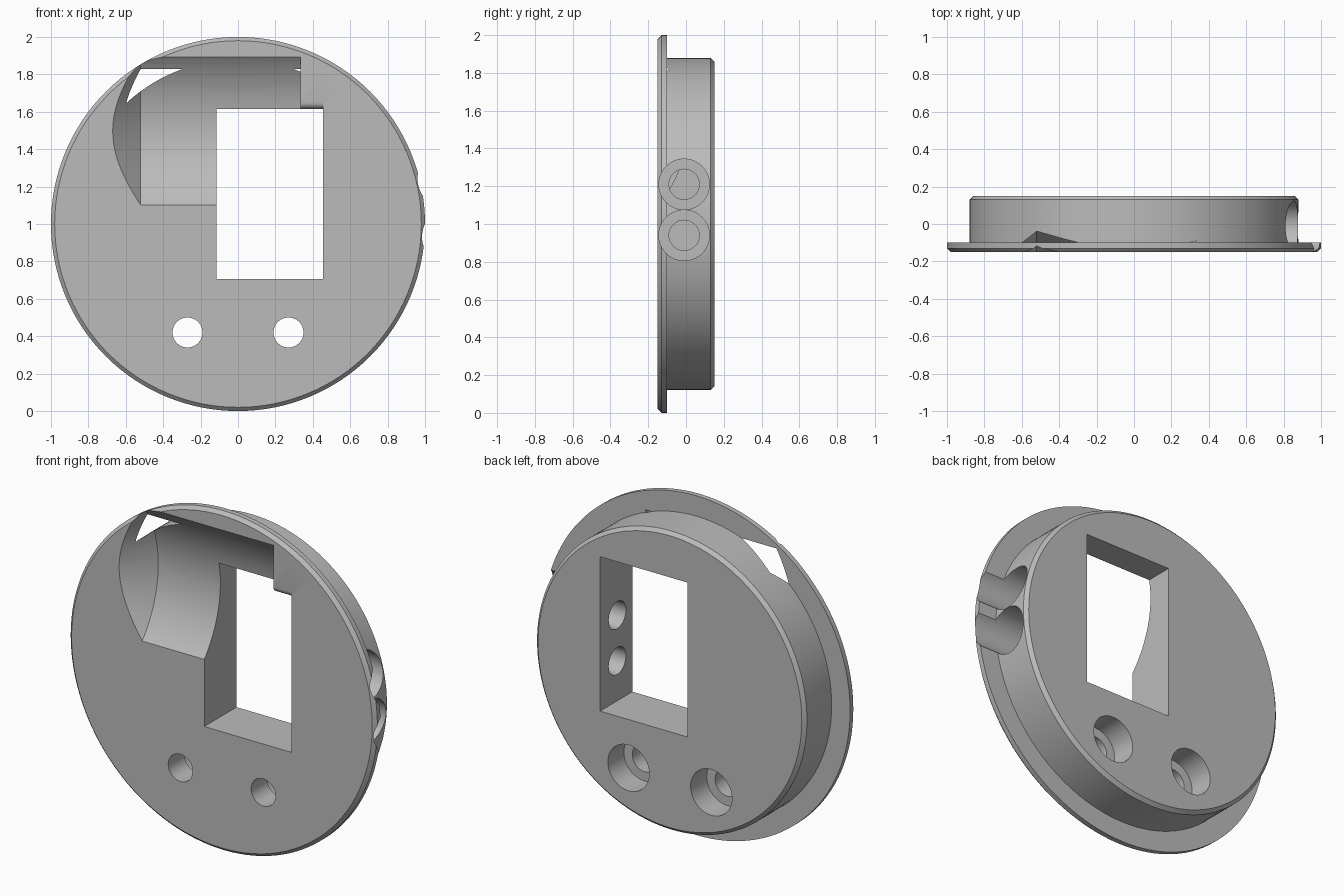
import bpy, bmesh, math
from mathutils import Vector, Matrix

if "Cube" in bpy.data.objects:
    bpy.data.objects.remove(bpy.data.objects["Cube"], do_unlink=True)

SEGMENTS = 128

grey = bpy.data.materials.new("plain_grey")
grey.use_nodes = True
grey.diffuse_color = (0.5, 0.5, 0.5, 1)
grey.node_tree.nodes["Principled BSDF"].inputs["Base Color"].default_value = (0.5, 0.5, 0.5, 1)


def finish(name, bm):
    bmesh.ops.remove_doubles(bm, verts=bm.verts, dist=1e-5)
    bmesh.ops.recalc_face_normals(bm, faces=bm.faces)
    mesh = bpy.data.meshes.new(name)
    bm.to_mesh(mesh)
    bm.free()
    mesh.materials.append(grey)
    obj = bpy.data.objects.new(name, mesh)
    bpy.context.collection.objects.link(obj)
    return obj


def lathe(name, profile, axis, centre, segments=SEGMENTS):
    """Revolve (position along axis, radius) points about the x or y axis."""
    bm = bmesh.new()
    along = Vector((1, 0, 0)) if axis == "x" else Vector((0, 1, 0))
    verts = [bm.verts.new(along * a + Vector((0, 0, r))) for a, r in profile]
    edges = [bm.edges.new(pair) for pair in zip(verts, verts[1:])]
    bmesh.ops.spin(bm, geom=verts + edges, cent=(0, 0, 0), axis=along,
                   angle=math.tau, steps=segments, use_duplicate=False)
    bmesh.ops.translate(bm, verts=bm.verts, vec=centre)
    return finish(name, bm)


def box(name, low, high):
    bm = bmesh.new()
    low, high = Vector(low), Vector(high)
    bmesh.ops.create_cube(bm, size=1, matrix=Matrix.Translation((low + high) / 2)
                          @ Matrix.Diagonal((*(high - low), 1)))
    return finish(name, bm)


def prism_x(name, outline, x0, x1):
    """Extrude a (y, z) outline along x."""
    bm = bmesh.new()
    face = bm.faces.new([bm.verts.new((x0, y, z)) for y, z in outline])
    side = bmesh.ops.extrude_face_region(bm, geom=[face])["geom"]
    bmesh.ops.translate(bm, vec=(x1 - x0, 0, 0),
                        verts=[v for v in side if isinstance(v, bmesh.types.BMVert)])
    return finish(name, bm)


# Flanged disc with a chamfer on both outer rims
disc = lathe("flanged_disc",
             [(-.15, 0), (-.15, .98), (-.13, 1), (-.10, 1), (-.10, .88),
              (.13, .88), (.15, .86), (.15, 0)], "y", (0, 0, 1))

# Rectangular window and the round recess with a conical end
cutters = [
    box("window_cutter", (-.115, -.3, .705), (.455, .3, 1.615)),
    lathe("recess_cutter", [(-1.12, 0), (-.52, .6), (.335, .6), (.335, 0)],
          "x", (0, -.6, 1.4975)),
]

# Rounded front edge above the window, beside the recess
R = .035
arc = [(-.15 + R * (1 - math.cos(t)), 1.615 + R * (1 - math.sin(t)))
       for t in [i * math.pi / 12 for i in range(7)]]
cutters.append(prism_x("edge_round_cutter",
                       [(-.2, 1.65)] + arc + [(-.115, 1.60), (-.2, 1.60)], .30, .455))

# Counterbored screw holes, wide at the back
for x in (-.27, .27):
    cutters.append(lathe("screw_hole_cutter",
                         [(-.3, 0), (-.3, .08), (0, .08), (0, .135), (.3, .135), (.3, 0)],
                         "y", (x, 0, .42), 64))

# Counterbored side holes, running from the rim into the window
for z in (.94, 1.21):
    cutters.append(lathe("side_hole_cutter",
                         [(.4, 0), (.4, .08), (.6, .08), (.6, .134), (1.1, .134), (1.1, 0)],
                         "x", (0, -.01, z), 64))

# Cut every opening, then drop the cutters
bpy.context.view_layer.objects.active = disc
for cutter in cutters:
    cutter.hide_render = True
    mod = disc.modifiers.new("cut", "BOOLEAN")
    mod.operation = "DIFFERENCE"
    mod.solver = "EXACT"
    mod.object = cutter
    bpy.ops.object.modifier_apply(modifier=mod.name)
    bpy.data.objects.remove(cutter, do_unlink=True)

bpy.ops.object.select_all(action="DESELECT")
disc.select_set(True)
bpy.ops.object.shade_smooth_by_angle(angle=math.radians(25))
